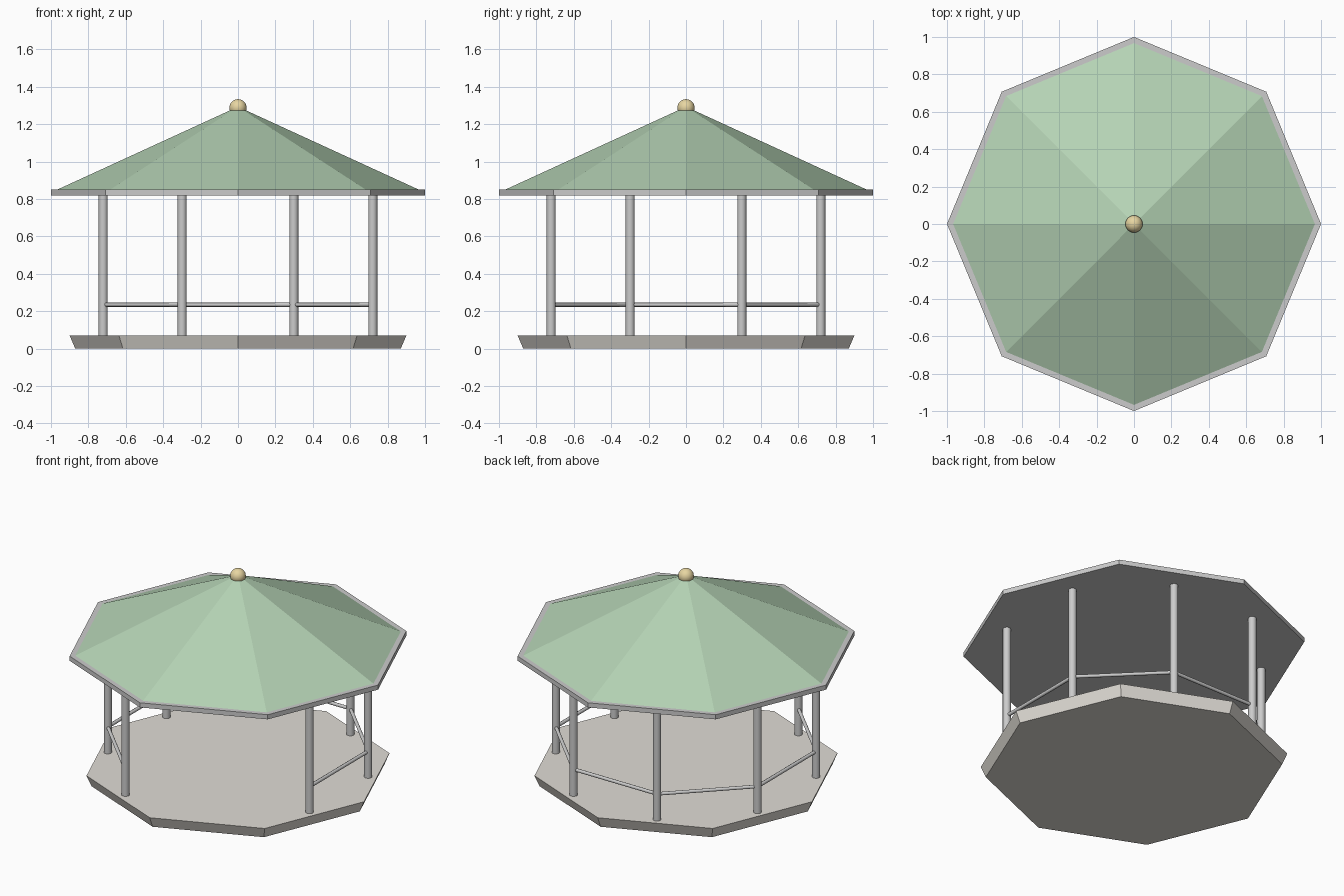
import bpy
from math import radians, cos, sin
from mathutils import Vector

if "Cube" in bpy.data.objects:
    bpy.data.objects.remove(bpy.data.objects["Cube"])


def material(name, rgb):
    m = bpy.data.materials.new(name)
    m.diffuse_color = (*rgb, 1)
    m.use_nodes = True
    m.node_tree.nodes["Principled BSDF"].inputs["Base Color"].default_value = m.diffuse_color
    return m


green = material("green", (0.46, 0.65, 0.46))
stone = material("stone", (0.75, 0.72, 0.67))
gold = material("gold", (0.80, 0.67, 0.36))


def finish(name, mat=None, smooth=False):
    ob = bpy.context.object
    ob.name = name
    if mat:
        ob.data.materials.append(mat)
    if smooth:
        bpy.ops.object.shade_smooth_by_angle(angle=radians(50))
    return ob


def octagon(name, r_bottom, r_top, z0, z1, mat=None):
    # Corners lie on the x and y axes
    bpy.ops.mesh.primitive_cone_add(vertices=8, radius1=r_bottom, radius2=r_top,
                                    depth=z1 - z0, location=(0, 0, (z0 + z1) / 2))
    return finish(name, mat)


def rod(name, a, b, radius, sides):
    d = b - a
    bpy.ops.mesh.primitive_cylinder_add(
        vertices=sides, radius=radius, depth=d.length, location=(a + b) / 2,
        rotation=d.to_track_quat('Z', 'Y').to_euler())
    return finish(name, smooth=True)


# Floor and roof
octagon("floor", 0.87, 0.90, 0.0, 0.07, stone)
octagon("roof_fascia", 1.0, 1.0, 0.82, 0.85)
octagon("roof", 0.967, 0.045, 0.85, 1.273, green)

# Finial ball
bpy.ops.mesh.primitive_uv_sphere_add(segments=24, ring_count=16, radius=0.046,
                                     location=(0, 0, 1.288))
finish("finial", gold, smooth=True)


# Posts and rails: one post is left out to make the entrance
def ring_point(i, z):
    a = radians(-22.5 + 45 * i)
    return Vector((0.78 * cos(a), 0.78 * sin(a), z))


for i in range(7):
    rod(f"post_{i + 1}", ring_point(i, 0.07), ring_point(i, 0.82), 0.024, 16)
for i in range(6):
    rod(f"rail_{i + 1}", ring_point(i, 0.235), ring_point(i + 1, 0.235), 0.011, 8)
